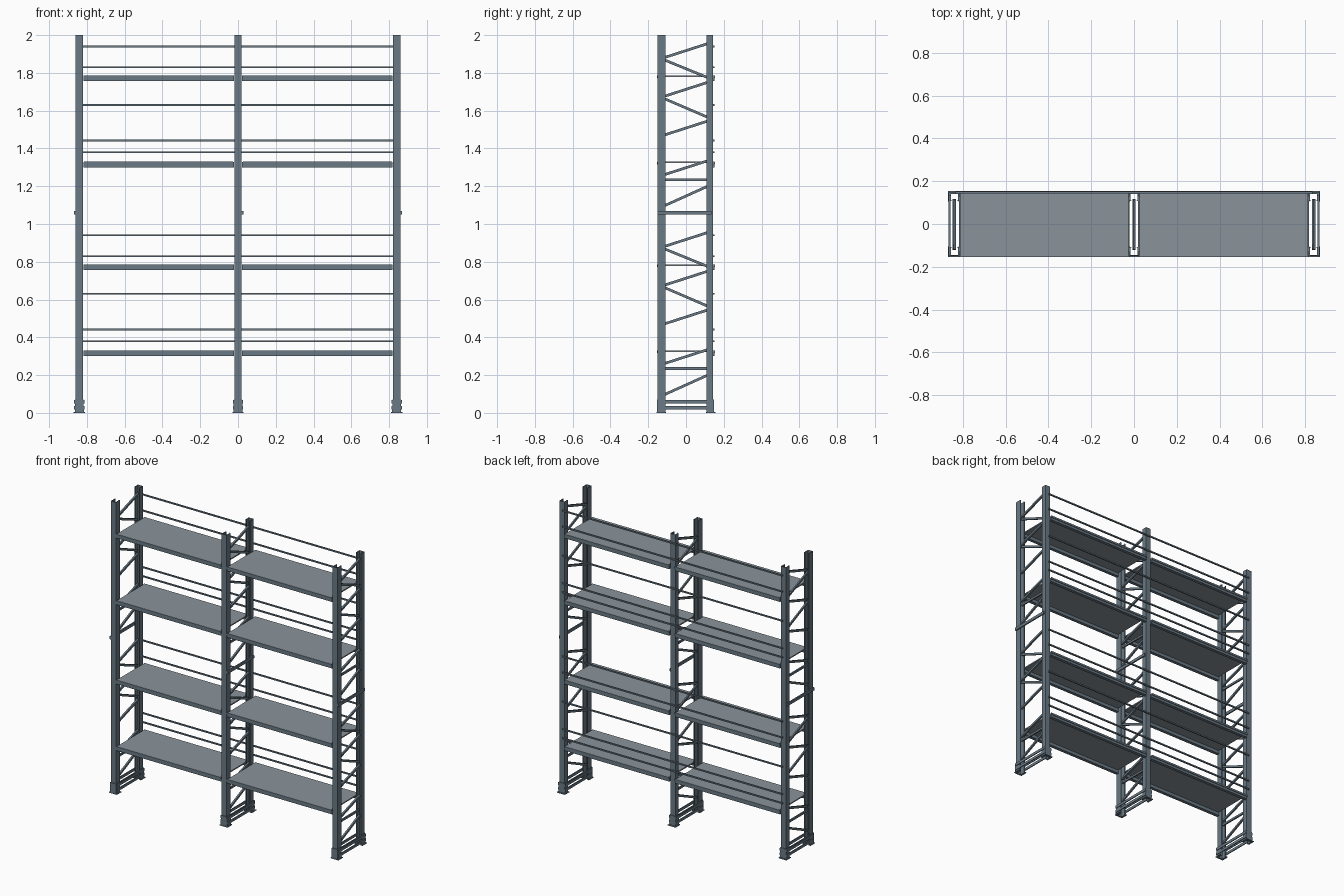
import bpy, bmesh, math
from mathutils import Vector, Matrix

if "Cube" in bpy.data.objects:
    bpy.data.objects.remove(bpy.data.objects["Cube"])


def material(name, rgb):
    m = bpy.data.materials.new(name)
    m.diffuse_color = (*rgb, 1)
    m.use_nodes = True
    m.node_tree.nodes["Principled BSDF"].inputs["Base Color"].default_value = m.diffuse_color
    return m


steel = material("blue grey steel", (0.145, 0.195, 0.235))
panel = material("pale grey shelf", (0.255, 0.295, 0.325))


def finish(name, bm, mat):
    bmesh.ops.recalc_face_normals(bm, faces=bm.faces)
    me = bpy.data.meshes.new(name)
    bm.to_mesh(me)
    bm.free()
    me.materials.append(mat)
    ob = bpy.data.objects.new(name, me)
    bpy.context.collection.objects.link(ob)
    return ob


def add_box(bm, x0, x1, y0, y1, z0, z1):
    mat = (Matrix.Translation(((x0 + x1) / 2, (y0 + y1) / 2, (z0 + z1) / 2))
           @ Matrix.Diagonal((x1 - x0, y1 - y0, z1 - z0, 1)))
    bmesh.ops.create_cube(bm, size=1, matrix=mat)


def add_bar(bm, x, a, b, width, height):
    # square bar in the side plane from (y, z) a to b
    dy, dz = b[0] - a[0], b[1] - a[1]
    mat = (Matrix.Translation((x, (a[0] + b[0]) / 2, (a[1] + b[1]) / 2))
           @ Matrix.Rotation(math.atan2(dz, dy), 4, 'X')
           @ Matrix.Diagonal((width, math.hypot(dy, dz), height, 1)))
    bmesh.ops.create_cube(bm, size=1, matrix=mat)


def add_profile(bm, pts, z0, z1, grow=1.0):
    # vertical extrusion of a plan profile, wider at the bottom if grow > 1
    lo = [bm.verts.new((x * grow, y, z0)) for x, y in pts]
    hi = [bm.verts.new((x, y, z1)) for x, y in pts]
    n = len(pts)
    bm.faces.new(lo)
    bm.faces.new(hi)
    for i in range(n):
        j = (i + 1) % n
        bm.faces.new((lo[i], lo[j], hi[j], hi[i]))


def channel(cx, side, w, y_out, y_in, t, lip=0.0):
    # channel with its web outside and its mouth towards the frame middle
    half = [(w, y_out), (w, y_in)]
    if lip:
        half += [(w - lip, y_in), (w - lip, y_in + t)]
    else:
        half += [(w - t, y_in)]
    if lip:
        half += [(w - t, y_in + t)]
    half += [(w - t, y_out - t)]
    pts = half + [(-x, y) for x, y in reversed(half)]
    return [(x, y * side) for x, y in pts]


def place(ob, x):
    ob.location.x = x
    return ob


RISING = [(.095, .20), (.26, .335), (.47, .545), (.675, .75), (.88, .955)]
FALLING = [(.665, .565), (.87, .775), (.235, .235)]

for label, cx, out in (("left", -.84, -1), ("middle", 0, 1), ("right", .84, 1)):
    for side, where in ((-1, "front"), (1, "back")):
        yo = .15 if side < 0 else .143
        # upright post: hollow lipped channel
        bm = bmesh.new()
        add_profile(bm, channel(0, side, .019, yo, .108, .003, .007), 0, 2)
        place(finish(f"{label}_{where}_upright", bm, steel), cx)
        # foot sleeve, taper and ground flange
        bm = bmesh.new()
        sleeve = channel(0, side, .0215, yo + .004, .110, .004)
        add_profile(bm, sleeve, .055, .072, 1.06)
        add_profile(bm, [(x * 1.06, y) for x, y in sleeve], .005, .055, 1.04)
        add_profile(bm, channel(0, side, .03, .155, .106, .011), 0, .005)
        place(finish(f"{label}_{where}_foot", bm, steel), cx)

    # lattice bracing between the two posts
    bm = bmesh.new()
    for base in (0, 1):
        for a, b in RISING:
            add_bar(bm, .002, (-.118, base + a), (.115, base + b), .012, .014)
        for a, b in FALLING:
            add_bar(bm, -.003, (-.118, base + a), (.115, base + b), .010, .014)
    place(finish(f"{label}_bracing", bm, steel), cx)

    # base tie rails on both sides of the feet
    bm = bmesh.new()
    for s in (-1, 1):
        x0, x1 = sorted((s * .0215, s * .0275))
        add_box(bm, x0, x1, -.15, .147, .05, .068)
        add_box(bm, x0, x1, -.15, .147, .018, .036)
    place(finish(f"{label}_base_rails", bm, steel), cx)

    # splice bar at mid height
    bm = bmesh.new()
    x0, x1 = sorted((out * .019, out * .028))
    add_box(bm, x0, x1, -.15, .136, 1.05, 1.07)
    place(finish(f"{label}_splice_bar", bm, steel), cx)

# shelves with folded front and back beams, one per bay and level
for side, bay in ((-1, "left"), (1, "right")):
    x0, x1 = sorted((side * .021, side * .819))
    p0, p1 = sorted((side * .026, side * .814))
    for level, top in enumerate((.33, .786, 1.33, 1.786), 1):
        bm = bmesh.new()
        add_box(bm, p0, p1, -.152, .152, top - .008, top)
        finish(f"{bay}_shelf_{level}", bm, panel)
        bm = bmesh.new()
        for s in (-1, 1):
            ya, yb = sorted((s * .150, s * .128))
            add_box(bm, x0, x1, ya, yb, top - .030, top - .008)
            ya, yb = sorted((s * .154, s * .150))
            add_box(bm, x0, x1, ya, yb, top - .014, top - .001)
        finish(f"{bay}_shelf_beams_{level}", bm, steel)

# back guard rods
bm = bmesh.new()
for base in (0, 1):
    for z in (.38, .442, .63, .83, .94):
        add_box(bm, -.835, .835, .143, .152, base + z - .0045, base + z + .0045)
finish("back_guard_rods", bm, steel)
